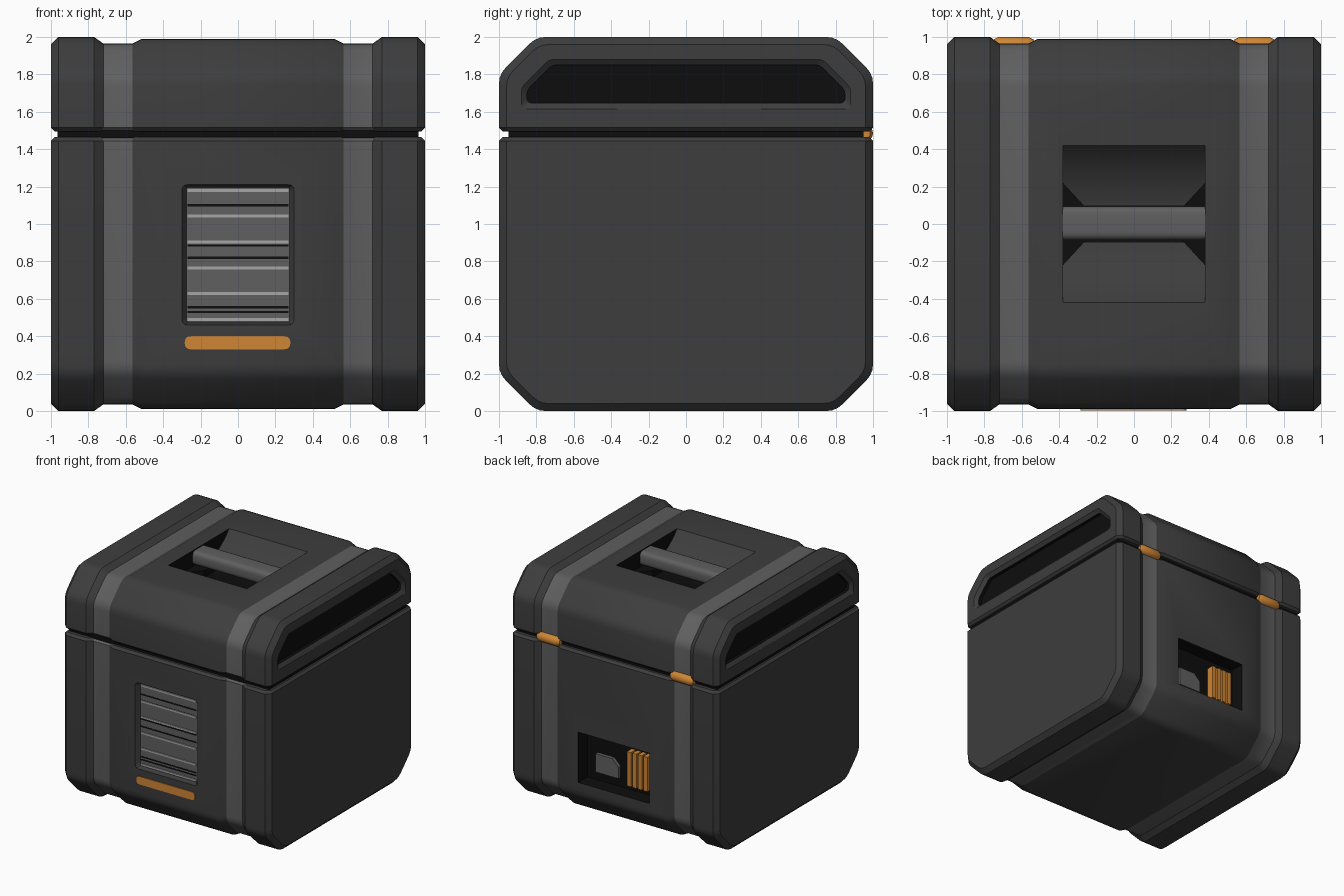
import bpy, bmesh, math
from mathutils import Vector

if "Cube" in bpy.data.objects:
    bpy.data.objects.remove(bpy.data.objects["Cube"])


def mat(name, r, g, b):
    m = bpy.data.materials.new(name)
    m.diffuse_color = (r, g, b, 1)
    m.use_nodes = True
    m.node_tree.nodes["Principled BSDF"].inputs["Base Color"].default_value = m.diffuse_color
    return m


SHELL = mat("charcoal shell", 0.047, 0.047, 0.047)
BAND = mat("mid grey", 0.115, 0.115, 0.115)
BLACK = mat("black", 0.004, 0.004, 0.004)
ORANGE = mat("orange", 0.63, 0.24, 0.035)
LIGHT = mat("light grey", 0.38, 0.38, 0.38)


def rounded(pts, t=0.04, n=3, skip=()):
    """Round the corners of a closed 2D outline."""
    out = []
    for i, p in enumerate(pts):
        p = Vector(p)
        if i in skip or t == 0:
            out.append(p)
            continue
        a, b = Vector(pts[i - 1]), Vector(pts[(i + 1) % len(pts)])
        a = p + (a - p).normalized() * t
        b = p + (b - p).normalized() * t
        for k in range(n + 1):
            u = k / n
            out.append(a * (1 - u) ** 2 + p * 2 * u * (1 - u) + b * u * u)
    return out


def rect(x0, x1, z0, z1, t=0.0):
    return rounded([(x0, z0), (x1, z0), (x1, z1), (x0, z1)], t)


def loft(name, axis, rings, material, bevel_z=None):
    """Closed solid through (position, outline) rings along an axis."""
    bm = bmesh.new()
    place = {'x': lambda s, p: (s, p[0], p[1]),
             'y': lambda s, p: (p[0], s, p[1]),
             'z': lambda s, p: (p[0], p[1], s)}[axis]
    loops = [[bm.verts.new(place(s, p)) for p in pts] for s, pts in rings]
    for a, b in zip(loops, loops[1:]):
        for i in range(len(a)):
            j = (i + 1) % len(a)
            bm.faces.new((a[i], a[j], b[j], b[i]))
    bm.faces.new(loops[0])
    bm.faces.new(loops[-1])
    bmesh.ops.recalc_face_normals(bm, faces=bm.faces)
    if bevel_z is not None:
        edges = [e for e in bm.edges
                 if all(abs(v.co.z - bevel_z) < 1e-5 for v in e.verts)
                 and e.calc_face_angle(0) > 0.5]
        bmesh.ops.bevel(bm, geom=edges, offset=0.02, segments=1, affect='EDGES')
    me = bpy.data.meshes.new(name)
    bm.to_mesh(me)
    bm.free()
    ob = bpy.data.objects.new(name, me)
    bpy.context.collection.objects.link(ob)
    me.materials.append(material)
    return ob


def activate(ob):
    bpy.ops.object.select_all(action='DESELECT')
    ob.select_set(True)
    bpy.context.view_layer.objects.active = ob


def smooth(ob):
    activate(ob)
    bpy.ops.object.shade_smooth_by_angle(angle=math.radians(28))


def cut(ob, cutter):
    cutter.hide_render = True
    m = ob.modifiers.new("cut", 'BOOLEAN')
    m.operation = 'DIFFERENCE'
    m.solver = 'EXACT'
    m.object = cutter
    activate(ob)
    bpy.ops.object.modifier_apply(modifier=m.name)
    bpy.data.objects.remove(cutter)


def paint(ob, is_black):
    """Grey strap channels and black recess walls, by position."""
    while len(ob.data.materials) > 1:
        ob.data.materials.pop()
    ob.data.materials.append(BAND)
    ob.data.materials.append(BLACK)
    for f in ob.data.polygons:
        c, n = f.center, f.normal
        f.material_index = 0
        if 0.565 < abs(c.x) < 0.72 and abs(n.x) < 0.3:
            f.material_index = 1
        elif is_black(c, n):
            f.material_index = 2


# Shell halves: chamfered section lofted across x, with strap channels
STATIONS = [(1, .04), (.96, 0), (.77, 0), (.72, .035), (.565, .035), (.515, .01)]
STATIONS = [(-x, d) for x, d in STATIONS] + STATIONS[::-1]


def half(name, top, flip):
    rings = []
    for x, d in STATIONS:
        w, l = 1 - d, 0.2 - 0.586 * d
        pts = rounded([(-w, top), (-w, d + l), (-w + l, d), (w - l, d),
                       (w, d + l), (w, top)], 0.05, 3, skip=(0, 5))
        rings.append((x, [(p.x, 2 - p.y) if flip else (p.x, p.y) for p in pts]))
    return loft(name, 'x', rings, SHELL, 2 - top if flip else top)


body = half("case_body", 1.465, False)
lid = half("case_lid", 0.505, True)
loft("seam_core", 'x', [(-.965, rect(-.95, .95, 1.42, 1.54)),
                        (.965, rect(-.95, .95, 1.42, 1.54))], BLACK)

# Front vent recess and rear socket recess
cut(body, loft("vent_cutter", 'y', [(-1.02, rect(-.3, .3, .46, 1.21, .03)),
                                    (-.985, rect(-.3, .3, .46, 1.21, .03)),
                                    (-.94, rect(-.27, .27, .48, 1.19, .02))], SHELL))
cut(body, loft("socket_cutter", 'y', [(.86, rect(-.34, .35, .32, .76)),
                                      (1.05, rect(-.34, .35, .32, .76))], SHELL))
paint(body, lambda c, n: abs(c.x) < .37 and .3 < c.z < .78 and .85 < c.y < .98)
smooth(body)

# Long side recesses in the lid
def trapezoid(y, z0, z1, leg):
    return rounded([(-y, z0), (y, z0), (y, z1 - leg), (y - leg, z1),
                    (-y + leg, z1), (-y, z1 - leg)], 0.025)


outer, inner = trapezoid(.88, 1.615, 1.88, .15), trapezoid(.85, 1.647, 1.85, .135)
for s, side in ((-1, "left"), (1, "right")):
    cut(lid, loft("side_cutter", 'x', [(s * 1.05, outer), (s * 1.0, outer),
                                       (s * .975, inner), (s * .93, inner)], SHELL))
    loft(side + "_recess_floor", 'x', [(s * .925, inner), (s * .945, inner)], BLACK)

# Scooped grip in the lid top
R, CZ = 0.541, 2.331
arc = [(y, CZ - math.sqrt(R * R - y * y)) for y in [-.42 + .04 * i for i in range(22)]]
scoop = arc + [(.42, 2.1), (-.42, 2.1)]
cut(lid, loft("scoop_cutter", 'x', [(-.38, scoop), (.38, scoop)], SHELL))


def lid_black(c, n):
    grip = abs(c.x) < .39 and abs(c.y) < .43 and c.z < 1.985
    if grip and (abs(n.x) > .9 or (abs(c.y) < .1 and n.z > .5 and c.z > 1.75)):
        return True
    return .9 < abs(c.x) < .974 and abs(n.x) < .2 and 1.64 < c.z < 1.86 and abs(c.y) < .87


paint(lid, lid_black)
smooth(lid)

for s, side in ((-1, "left"), (1, "right")):
    kite = [(s * .38, -.22), (s * .38, .22), (s * .26, .09), (s * .26, -.09)]
    loft(side + "_grip_gusset", 'z', [(1.75, kite), (1.85, kite)], BLACK)

bar = rounded([(-.085, 1.86), (.095, 1.86), (.095, 1.982), (-.085, 1.982)], .045, 5)
smooth(loft("handle_bar", 'x', [(-.385, bar), (.385, bar)], BAND))

# Front vent: panel, light ribs and dark slots
panel = rect(-.275, .275, .475, 1.195)
loft("vent_panel", 'y', [(-.955, panel), (-.93, panel)], BAND)
for i in range(6):
    z = 1.18 - .138 * i
    rib = rect(-.27, .27, z - .008, z + .008)
    loft(f"vent_rib_{i}", 'y', [(-.963, rib), (-.95, rib)], LIGHT)
for i, z in enumerate((1.10, 1.045, .885, .82, .555, .53)):
    slot = rect(-.27, .27, z - .006, z + .006)
    loft(f"vent_slot_{i}", 'y', [(-.957, slot), (-.95, slot)], BLACK)

# Orange status bar under the vent
capsule = rounded([(-.285, .33), (.28, .33), (.28, .4), (-.285, .4)], .034, 5)
loft("status_bar", 'y', [(-.996, capsule), (-.98, capsule)], ORANGE)

# Rear socket: plug block and four orange contacts
plug = [(.03, .4), (.25, .4), (.25, .56), (.09, .56), (.03, .5)]
loft("socket_plug", 'y', [(.85, plug), (.89, plug)], BAND)
for i in range(4):
    x = -.255 + .053 * i
    bar = rect(x - .019, x + .019, .38, .68)
    loft(f"contact_{i}", 'y', [(.85, bar), (.925, bar)], ORANGE)

# Rear hinges
for s, side in ((-1, "left"), (1, "right")):
    def ring(r):
        return [(.955 + r * math.cos(a * math.pi / 8), 1.485 + r * math.sin(a * math.pi / 8))
                for a in range(16)]
    x = s * .645
    smooth(loft(side + "_hinge", 'x', [(x - .11, ring(.03)), (x - .08, ring(.045)),
                                       (x + .08, ring(.045)), (x + .11, ring(.03))], ORANGE))
